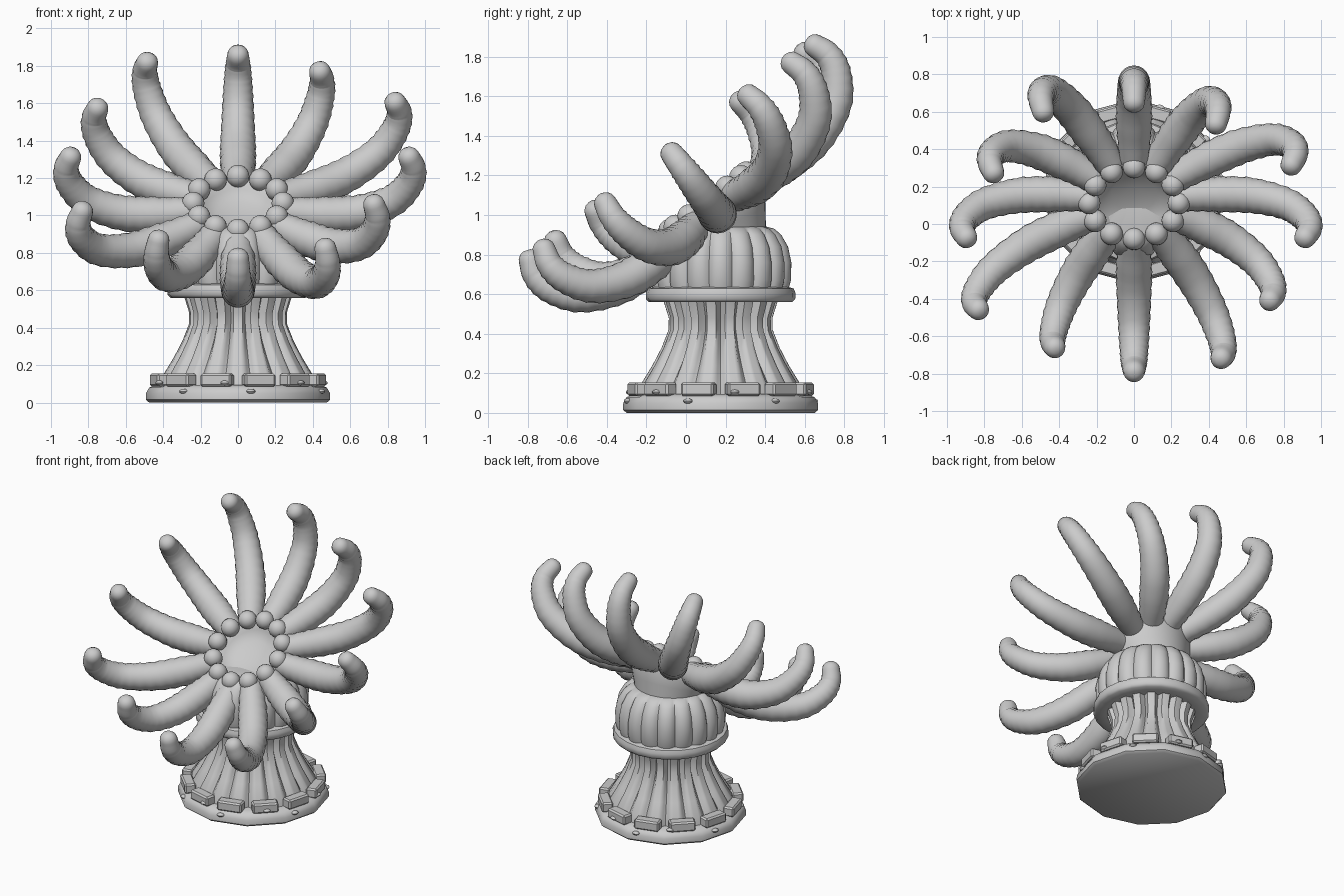
import bpy, bmesh, math, random
from mathutils import Vector, Matrix

if "Cube" in bpy.data.objects:
    bpy.data.objects.remove(bpy.data.objects["Cube"])

random.seed(4)
TAU = math.tau
stone = bpy.data.materials.new("pale_grey")
stone.diffuse_color = (0.6, 0.6, 0.6, 1)
stone.use_nodes = True
stone.node_tree.nodes["Principled BSDF"].inputs["Base Color"].default_value = stone.diffuse_color

AXIS_Y = 0.175                                   # pedestal axis
TILT = Matrix.Translation((0, 0.14, 1.03)) @ Matrix.Rotation(math.radians(37), 4, 'X')


def finish(name, bm, angle=40):
    bmesh.ops.recalc_face_normals(bm, faces=bm.faces)
    me = bpy.data.meshes.new(name)
    bm.to_mesh(me)
    bm.free()
    me.materials.append(stone)
    ob = bpy.data.objects.new(name, me)
    bpy.context.collection.objects.link(ob)
    bpy.ops.object.select_all(action='DESELECT')
    ob.select_set(True)
    bpy.context.view_layer.objects.active = ob
    bpy.ops.object.shade_smooth_by_angle(angle=math.radians(angle))
    return ob


def loft(bm, rings, cap_start=True, cap_end=True):
    """Join rings of points into a skin."""
    loops = [[bm.verts.new(p) for p in ring] for ring in rings]
    n = len(loops[0])
    for a, b in zip(loops, loops[1:]):
        for i in range(n):
            j = (i + 1) % n
            bm.faces.new((a[i], a[j], b[j], b[i]))
    if cap_start:
        bm.faces.new(loops[0])
    if cap_end:
        bm.faces.new(loops[-1])


def lathe(name, profile, sides, angle=40, wave=lambda t: 0.0):
    """Revolve (radius, z, wave depth) around the pedestal axis."""
    bm = bmesh.new()
    rings = []
    for r, z, depth in profile:
        ring = []
        for i in range(sides):
            t = TAU * i / sides
            rr = r - depth * wave(t)
            ring.append((rr * math.cos(t), AXIS_Y + rr * math.sin(t), z))
        rings.append(ring)
    loft(bm, rings)
    return finish(name, bm, angle)


def spline(pts, steps):
    """Catmull-Rom points through the given path."""
    pts = [Vector(p) for p in pts]
    ext = [2 * pts[0] - pts[1]] + pts + [2 * pts[-1] - pts[-2]]
    out = []
    for k in range(len(pts) - 1):
        a, b, c, d = ext[k:k + 4]
        for s in range(steps):
            t = s / steps
            out.append(0.5 * (2 * b + (c - a) * t + (2 * a - 5 * b + 4 * c - d) * t * t
                              + (3 * b - a - 3 * c + d) * t ** 3))
    return out + [pts[-1]]


# base plate
lathe("base_plate", [(0.475, 0, 0), (0.493, 0.015, 0), (0.492, 0.05, 0),
                     (0.475, 0.08, 0), (0.43, 0.095, 0)], 12, 50)

# fluted column: broad ribs with narrow grooves
def groove(t):
    return max(0.0, math.cos(18 * t)) ** 1.5

lathe("fluted_column", [(0.415, 0.08, 0.03), (0.40, 0.15, 0.03), (0.345, 0.24, 0.035),
                        (0.298, 0.33, 0.04), (0.263, 0.42, 0.04), (0.262, 0.48, 0.04),
                        (0.29, 0.57, 0.035)], 144, 60, groove)

# collar between column and bulb
lathe("collar", [(0.30, 0.56, 0), (0.362, 0.56, 0), (0.377, 0.575, 0), (0.378, 0.605, 0),
                 (0.37, 0.628, 0), (0.34, 0.637, 0), (0.30, 0.637, 0)], 24, 50)

# lobed bulb
def lobe(t):
    return 1 - abs(math.cos(9 * t)) ** 0.7

lathe("lobed_bulb", [(0.345, 0.62, 0.02), (0.36, 0.67, 0.025), (0.362, 0.76, 0.028),
                     (0.345, 0.84, 0.026), (0.31, 0.90, 0.022), (0.275, 0.93, 0.014),
                     (0.23, 0.942, 0.004), (0.10, 0.942, 0)], 144, 50, lobe)

# blocks around the base
bm = bmesh.new()
for k in range(12):
    t = TAU * (k + 0.5) / 12
    mat = (Matrix.Translation((0, AXIS_Y, 0.12)) @ Matrix.Rotation(t, 4, 'Z')
           @ Matrix.Translation((0.43, 0, 0)) @ Matrix.Diagonal((0.075, 0.17, 0.068, 1)))
    bmesh.ops.create_cube(bm, size=1, matrix=mat)
bmesh.ops.bevel(bm, geom=bm.edges[:], offset=0.01, segments=1, affect='EDGES')
finish("base_blocks", bm, 30)

# pebbles stuck on the base
bm = bmesh.new()
for k in range(12):
    t = TAU * (k + random.uniform(0.1, 0.9)) / 12
    low = k % 2
    mat = (Matrix.Translation((0, AXIS_Y, 0.06 if low else 0.105)) @ Matrix.Rotation(t, 4, 'Z')
           @ Matrix.Translation((0.475 if low else 0.465, 0, 0))
           @ Matrix.Diagonal((0.02, 0.025, 0.013, 1)))
    bmesh.ops.create_uvsphere(bm, u_segments=10, v_segments=6, radius=1, matrix=mat)
finish("base_pebbles", bm)

# neck skin from the bulb to the tilted crown
def flat_ring(r, z):
    return [Vector((r * math.cos(TAU * i / 48), AXIS_Y + r * math.sin(TAU * i / 48), z))
            for i in range(48)]

def crown_ring(r, h):
    return [TILT @ Vector((r * math.cos(TAU * i / 48), r * math.sin(TAU * i / 48), h))
            for i in range(48)]

bm = bmesh.new()
low, high = flat_ring(0.23, 0.90), crown_ring(0.285, -0.05)
mid = [a.lerp(b, 0.5) for a, b in zip(low, high)]
loft(bm, [low, mid, high, crown_ring(0.29, 0.0), crown_ring(0.25, 0.03), crown_ring(0.21, 0.02),
          crown_ring(0.19, -0.01), crown_ring(0.12, -0.035), crown_ring(0.04, -0.045)])
finish("neck_and_mouth", bm, 60)

# beads around the mouth
bm = bmesh.new()
for k in range(12):
    mat = TILT @ Matrix.Rotation(TAU * k / 12, 4, 'Z') @ Matrix.Translation((0.24, 0, 0.045))
    bmesh.ops.create_uvsphere(bm, u_segments=16, v_segments=10, radius=0.061, matrix=mat)
finish("mouth_beads", bm)

# tentacles: curled tapered arms, slightly different reach, counted from the back
REACH = [0.92, 0.99, 0.88, 0.91, 0.98, 0.86, 0.91, 0.95, 0.85, 0.93, 0.99, 0.89]
PATH = [(0.24, -0.01), (0.42, -0.03), (0.62, -0.02), (0.80, 0.055), (0.895, 0.17),
        (0.92, 0.27), (0.895, 0.355)]
for k, reach in enumerate(REACH):
    s = reach / 0.91
    path = spline([(0.24 + (r - 0.24) * (1 + (s - 1) * 1.3), 0, h) for r, h in PATH], 6)
    spin = TILT @ Matrix.Rotation(math.pi / 2 + TAU * k / 12, 4, 'Z')
    bm = bmesh.new()
    rings = []
    last = len(path) - 1
    for i, p in enumerate(path):
        tan = (path[min(i + 1, last)] - path[max(i - 1, 0)]).normalized()
        side = Vector((0, 1, 0))
        up = tan.cross(side)
        t = i / last
        rad = 0.078 + 0.018 * min(1, t / 0.2) - 0.038 * max(0, t - 0.3) / 0.7
        rad += 0.0025 * (1 if i % 2 else -1) * (t < 0.85)
        rings.append([spin @ (p + rad * (math.cos(a) * side + math.sin(a) * up))
                      for a in (TAU * j / 20 for j in range(20))])
    # rounded tip
    for q in (0.4, 0.75, 0.95):
        c = path[-1] + tan * (rad * q * 0.9)
        rr = rad * math.sqrt(1 - q * q)
        rings.append([spin @ (c + rr * (math.cos(a) * side + math.sin(a) * up))
                      for a in (TAU * j / 20 for j in range(20))])
    loft(bm, rings)
    finish("tentacle_%02d" % (k + 1), bm, 60)
